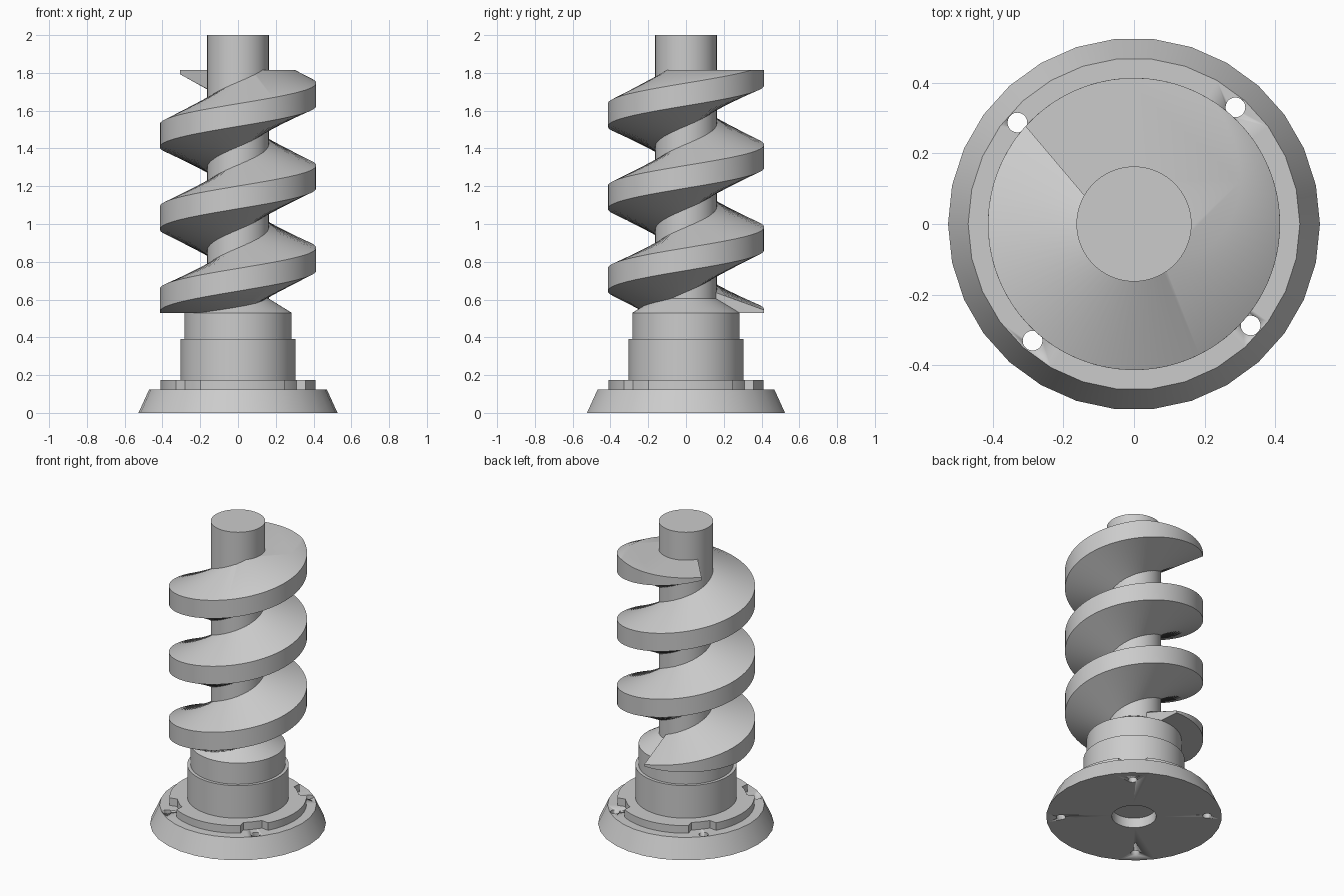
import bpy
import bmesh
from math import radians, cos, sin

old = bpy.data.objects.get("Cube")
if old:
    bpy.data.objects.remove(old, do_unlink=True)

grey = bpy.data.materials.new("plain_grey")
grey.use_nodes = True
colour = (0.6, 0.6, 0.6, 1)
grey.diffuse_color = colour
grey.node_tree.nodes["Principled BSDF"].inputs["Base Color"].default_value = colour

HOLE_ANGLES = [49 + 90 * i for i in range(4)]


def polar(r, deg, z):
    return (r * cos(radians(deg)), r * sin(radians(deg)), z)


def finish(name, bm):
    bmesh.ops.recalc_face_normals(bm, faces=bm.faces)
    mesh = bpy.data.meshes.new(name)
    bm.to_mesh(mesh)
    bm.free()
    mesh.materials.append(grey)
    ob = bpy.data.objects.new(name, mesh)
    bpy.context.collection.objects.link(ob)
    bpy.ops.object.select_all(action='DESELECT')
    ob.select_set(True)
    bpy.context.view_layer.objects.active = ob
    bpy.ops.object.shade_smooth_by_angle(angle=radians(28))
    return ob


def lathe(name, profile, sides):
    """Revolve (radius, height) points that start and end on the axis."""
    bm = bmesh.new()
    rings = []
    for r, z in profile:
        if r == 0:
            rings.append([bm.verts.new((0, 0, z))] * sides)
        else:
            rings.append([bm.verts.new(polar(r, 360 * i / sides, z)) for i in range(sides)])
    for a, b in zip(rings, rings[1:]):
        for i in range(sides):
            j = (i + 1) % sides
            bm.faces.new(list(dict.fromkeys((a[i], a[j], b[j], b[i]))))
    return finish(name, bm)


# Tapered base flange with a shallow bore underneath
base = lathe("base_flange", [(0, 0.065), (0.133, 0.065), (0.133, 0), (0.527, 0),
                             (0.47, 0.125), (0, 0.125)], 30)

# Bolt holes through the flange
bm = bmesh.new()
for deg in HOLE_ANGLES:
    made = bmesh.ops.create_cone(bm, cap_ends=True, segments=20, radius1=0.028,
                                 radius2=0.028, depth=0.4)
    bmesh.ops.translate(bm, verts=made["verts"], vec=polar(0.438, deg, 0.06))
cutter = finish("bolt_hole_cutter", bm)
cutter.hide_render = True
mod = base.modifiers.new("bolt_holes", 'BOOLEAN')
mod.object = cutter
mod.solver = 'EXACT'
bpy.context.view_layer.objects.active = base
bpy.ops.object.modifier_move_to_index(modifier=mod.name, index=0)
bpy.ops.object.modifier_apply(modifier=mod.name)
bpy.data.objects.remove(cutter, do_unlink=True)

# Locating ring, notched beside every bolt hole
bm = bmesh.new()
outline = []
for i in range(120):
    deg = 3 * i + 1
    near = min(abs((deg - h + 180) % 360 - 180) for h in HOLE_ANGLES)
    outline.append(bm.verts.new(polar(0.365 if near < 10 else 0.41, deg, 0.12)))
face = bm.faces.new(outline)
top = bmesh.ops.extrude_face_region(bm, geom=[face], use_keep_orig=True)
bmesh.ops.translate(bm, vec=(0, 0, 0.055),
                    verts=[v for v in top["geom"] if isinstance(v, bmesh.types.BMVert)])
finish("notched_ring", bm)

# Stepped hub and shaft
lathe("hub_and_shaft", [(0, 0.12), (0.304, 0.12), (0.304, 0.39), (0.284, 0.39),
                        (0.284, 0.53), (0.163, 0.605), (0.163, 2), (0, 2)], 72)

# Screw flight: trapezoid section swept up a helix, then trimmed flat at both ends
PITCH, STEPS = 0.436, 230
ROOT = (0.12, -650, 518, 0.19)
RIM = (0.414, -632, 498, 0.06)
bm = bmesh.new()
sections = []
for i in range(STEPS + 1):
    section = []
    for (r, start, end, half), side in ((ROOT, -1), (RIM, -1), (RIM, 1), (ROOT, 1)):
        deg = start + (end - start) * i / STEPS
        section.append(bm.verts.new(polar(r, deg, 1.25 + PITCH * deg / 360 + side * half)))
    sections.append(section)
for a, b in zip(sections, sections[1:]):
    for k in range(4):
        n = (k + 1) % 4
        bm.faces.new((a[k], a[n], b[n], b[k]))
bm.faces.new(sections[0])
bm.faces.new(sections[-1])
for z, up in ((0.53, -1), (1.815, 1)):
    bmesh.ops.bisect_plane(bm, geom=bm.verts[:] + bm.edges[:] + bm.faces[:],
                           plane_co=(0, 0, z), plane_no=(0, 0, up), clear_outer=True)
    bmesh.ops.holes_fill(bm, edges=[e for e in bm.edges if e.is_boundary], sides=0)
finish("screw_flight", bm)
